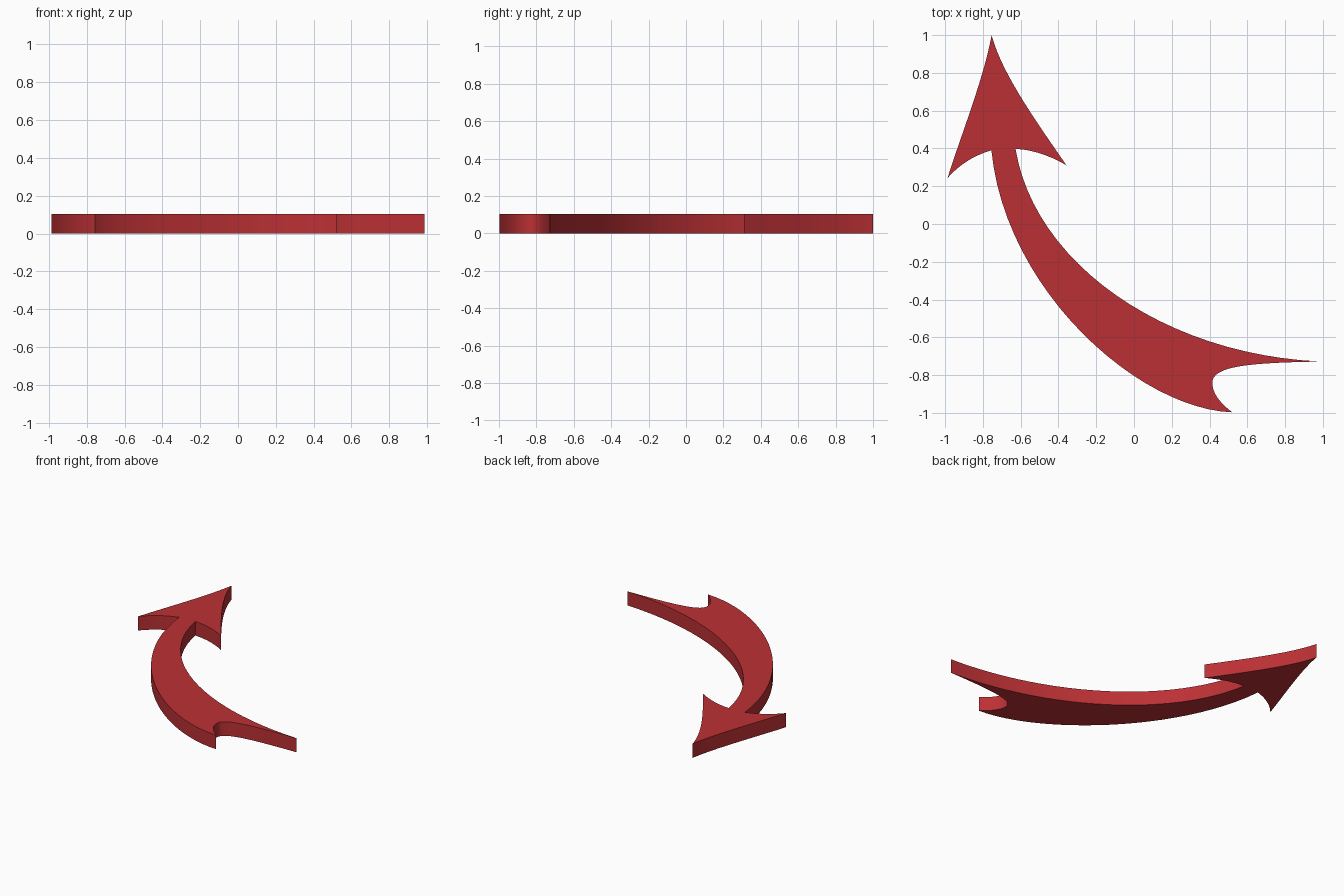
import bpy, bmesh, math
from mathutils import Vector
from mathutils.geometry import interpolate_bezier

if "Cube" in bpy.data.objects:
    bpy.data.objects.remove(bpy.data.objects["Cube"])

THICKNESS = 0.104

# Outline as chained Bezier segments: (handle 1, handle 2, end point)
start = (-0.754, 1.0)
segments = [
    ((-0.70, 0.80), (-0.53, 0.56), (-0.357, 0.31)),      # head, right edge
    ((-0.44, 0.36), (-0.54, 0.395), (-0.627, 0.397)),    # right barb
    ((-0.53, -0.20), (0.15, -0.69), (0.987, -0.728)),    # shaft, inner edge
    ((0.62, -0.735), (0.415, -0.75), (0.415, -0.84)),    # tail notch, upper
    ((0.415, -0.90), (0.46, -0.95), (0.52, -0.997)),     # tail notch, lower
    ((0.03, -0.98), (-0.68, -0.36), (-0.755, 0.39)),     # shaft, outer edge
    ((-0.84, 0.365), (-0.92, 0.32), (-0.987, 0.243)),    # left barb
    ((-0.92, 0.46), (-0.795, 0.77), start),              # head, left edge
]

points = []
p = start
for h1, h2, end in segments:
    curve = interpolate_bezier(*(Vector((*q, 0)) for q in (p, h1, h2, end)), 25)
    points += curve[:-1]
    p = end

# Fill the outline and extrude it into a plate
bm = bmesh.new()
face = bm.faces.new([bm.verts.new(v) for v in points])
top = bmesh.ops.extrude_face_region(bm, geom=[face])["geom"]
bmesh.ops.translate(bm, vec=(0, 0, THICKNESS),
                    verts=[g for g in top if isinstance(g, bmesh.types.BMVert)])
bmesh.ops.recalc_face_normals(bm, faces=bm.faces)
mesh = bpy.data.meshes.new("curved_arrow")
bm.to_mesh(mesh)
bm.free()

arrow = bpy.data.objects.new("curved_arrow", mesh)
bpy.context.collection.objects.link(arrow)

# Red material
red = bpy.data.materials.new("red")
red.diffuse_color = (0.5, 0.03, 0.035, 1)
red.use_nodes = True
red.node_tree.nodes["Principled BSDF"].inputs["Base Color"].default_value = red.diffuse_color
mesh.materials.append(red)

# Smooth curved sides, sharp corners
bpy.context.view_layer.objects.active = arrow
arrow.select_set(True)
bpy.ops.object.shade_smooth_by_angle(angle=math.radians(30))
